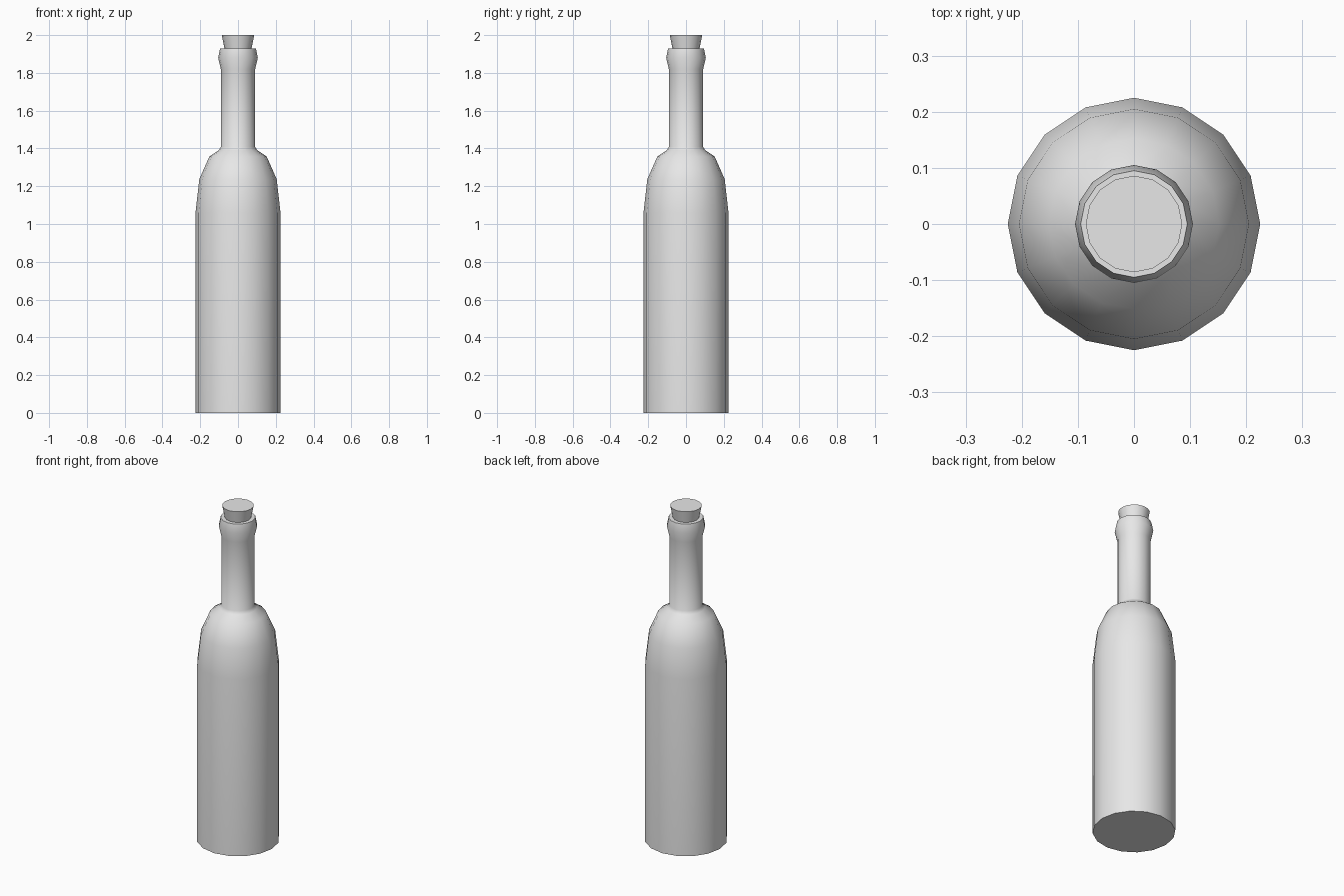
import bpy
import bmesh
from math import cos, sin, pi, radians

SIDES = 16

cube = bpy.data.objects.get("Cube")
if cube:
    bpy.data.objects.remove(cube, do_unlink=True)


def make_material(name, colour):
    mat = bpy.data.materials.new(name)
    mat.use_nodes = True
    mat.diffuse_color = colour
    mat.node_tree.nodes["Principled BSDF"].inputs["Base Color"].default_value = colour
    return mat


def lathe(name, profile, mat):
    """Turn a (radius, height) profile around z and cap both ends."""
    bm = bmesh.new()
    rings = []
    for r, z in profile:
        angles = [2 * pi * i / SIDES for i in range(SIDES)]
        rings.append([bm.verts.new((r * cos(a), r * sin(a), z)) for a in angles])
    for low, high in zip(rings, rings[1:]):
        for i in range(SIDES):
            j = (i + 1) % SIDES
            bm.faces.new((low[i], low[j], high[j], high[i]))
    bm.faces.new(rings[0][::-1])
    bm.faces.new(rings[-1])
    mesh = bpy.data.meshes.new(name)
    bm.to_mesh(mesh)
    bm.free()
    mesh.materials.append(mat)
    obj = bpy.data.objects.new(name, mesh)
    bpy.context.collection.objects.link(obj)
    bpy.ops.object.select_all(action="DESELECT")
    obj.select_set(True)
    bpy.context.view_layer.objects.active = obj
    bpy.ops.object.shade_smooth_by_angle(angle=radians(65))
    return obj


grey = make_material("light grey", (0.8, 0.8, 0.8, 1))

# Bottle: straight body, rounded shoulder, slim neck and flared lip
lathe("bottle", [
    (0.225, 0), (0.225, 1.06), (0.205, 1.237), (0.152, 1.357),
    (0.103, 1.39), (0.091, 1.408), (0.091, 1.82), (0.105, 1.88),
    (0.095, 1.93),
], grey)

# Tapered stopper seated in the lip
lathe("cork", [(0.066, 1.9), (0.086, 2.0)], grey)
